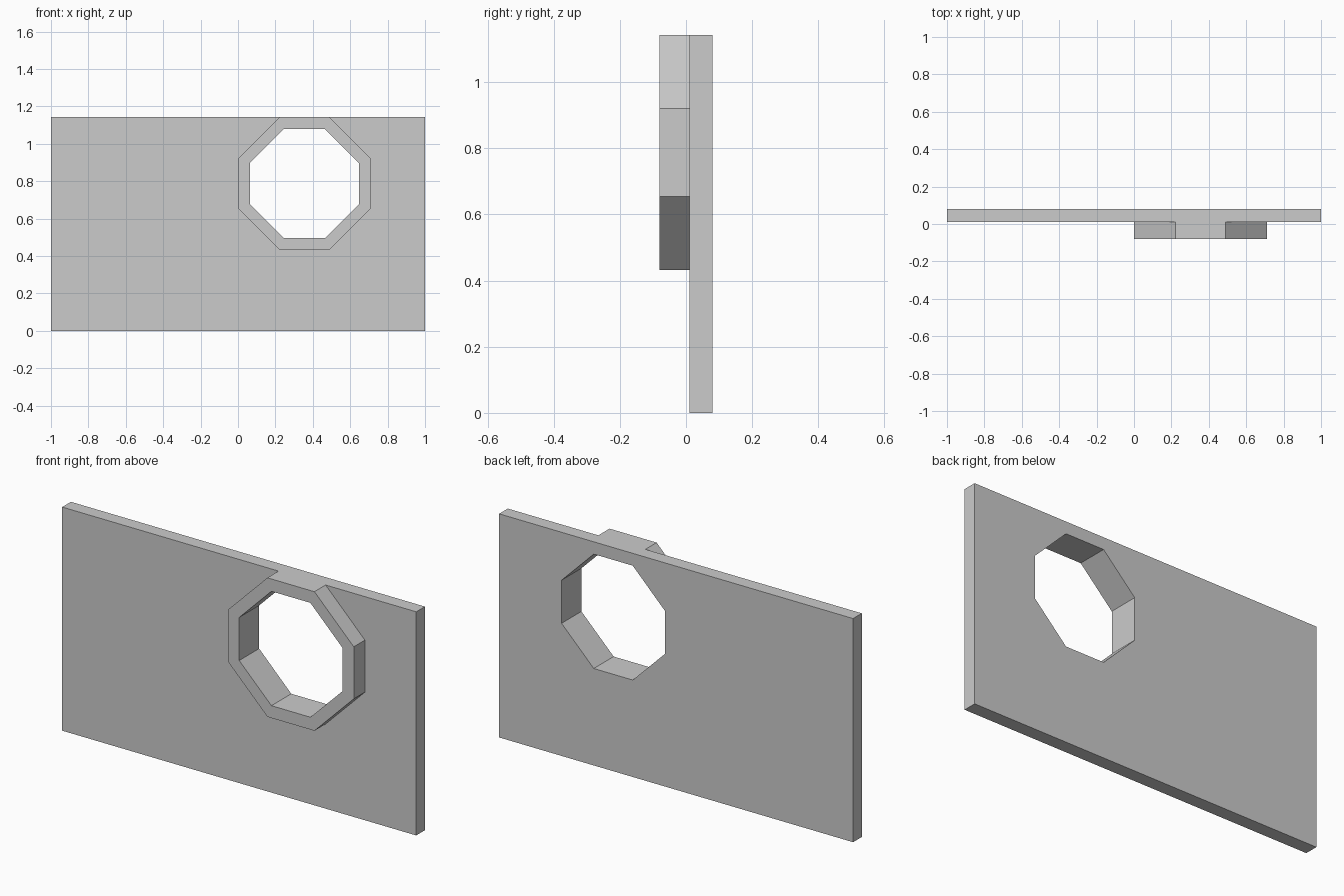
import bpy
import bmesh

if "Cube" in bpy.data.objects:
    bpy.data.objects.remove(bpy.data.objects["Cube"], do_unlink=True)

grey = bpy.data.materials.new("light grey")
grey.use_nodes = True
colour = (0.6, 0.6, 0.6, 1)
grey.diffuse_color = colour
grey.node_tree.nodes["Principled BSDF"].inputs["Base Color"].default_value = colour

CENTRE_X, CENTRE_Z = 0.355, 0.787
HEIGHT = 1.142


def octagon(reach, flat):
    """Octagon outline; flat is half the length of its upright and level sides."""
    corners = [(flat, reach), (reach, flat), (reach, -flat), (flat, -reach),
               (-flat, -reach), (-reach, -flat), (-reach, flat), (-flat, reach)]
    return [(CENTRE_X + x, CENTRE_Z + z) for x, z in corners]


def pierced_plate(name, outline, hole, front, back):
    """Fill the area between two outlines and extrude it from front to back."""
    bm = bmesh.new()
    edges = []
    for loop in (outline, hole):
        verts = [bm.verts.new((x, front, z)) for x, z in loop]
        edges += [bm.edges.new((v, verts[i - 1])) for i, v in enumerate(verts)]
    bmesh.ops.triangle_fill(bm, edges=edges, use_beauty=True, normal=(0, -1, 0))
    result = bmesh.ops.extrude_face_region(bm, geom=bm.faces[:], use_keep_orig=True)
    moved = [g for g in result["geom"] if isinstance(g, bmesh.types.BMVert)]
    bmesh.ops.translate(bm, verts=moved, vec=(0, back - front, 0))
    bmesh.ops.recalc_face_normals(bm, faces=bm.faces[:])
    mesh = bpy.data.meshes.new(name)
    bm.to_mesh(mesh)
    bm.free()
    mesh.materials.append(grey)
    obj = bpy.data.objects.new(name, mesh)
    bpy.context.collection.objects.link(obj)


opening = octagon(0.292, 0.11)

# Wall panel with the octagonal opening
panel = [(-1, 0), (1, 0), (1, HEIGHT), (-1, HEIGHT)]
pierced_plate("wall_panel", panel, opening, 0.01, 0.08)

# Raised frame around the opening, flush with the panel top
pierced_plate("window_frame", octagon(0.355, 0.133), opening, -0.08, 0.01)
